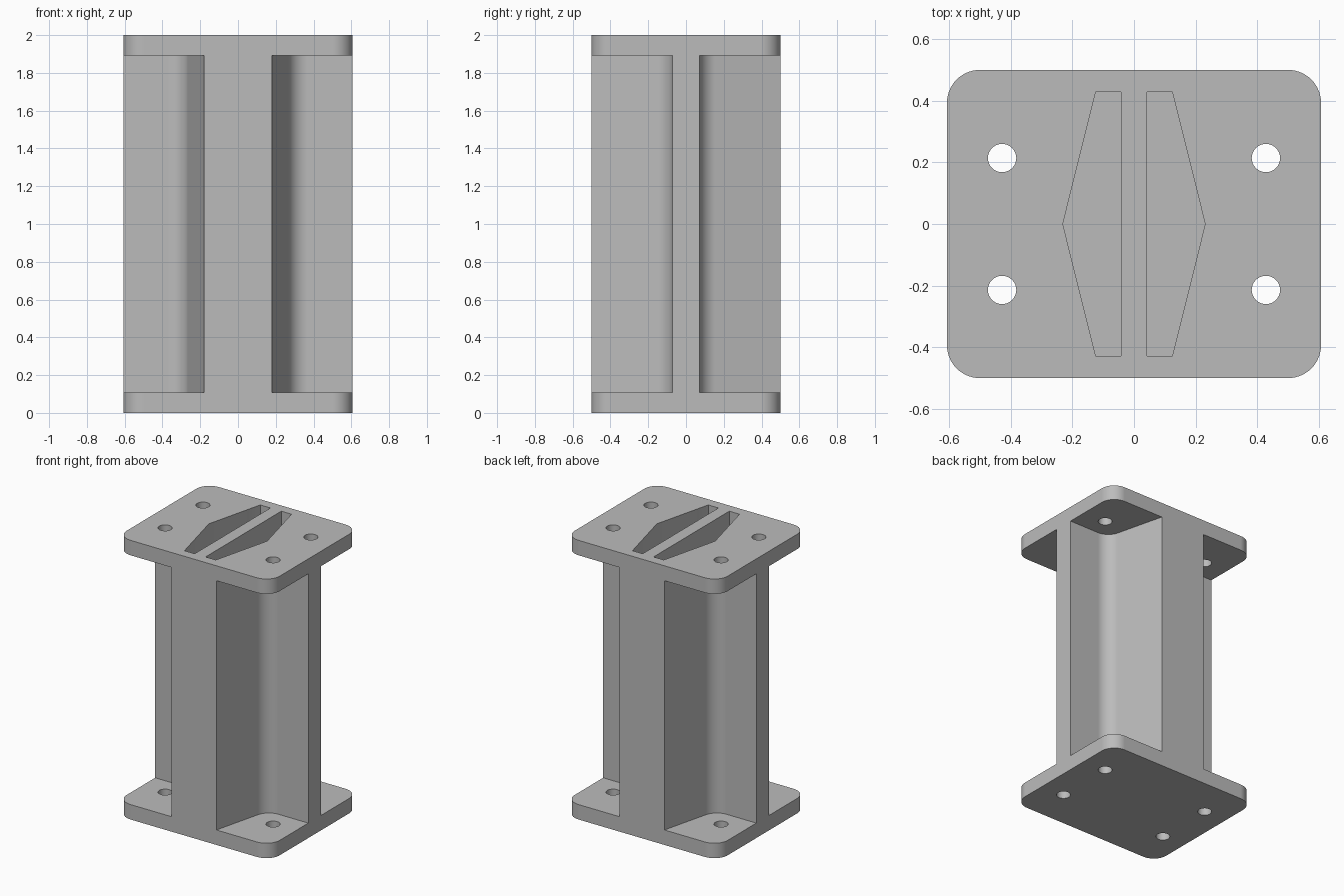
import bpy, bmesh, math
from mathutils import Vector

old = bpy.data.objects.get("Cube")
if old:
    bpy.data.objects.remove(old, do_unlink=True)

HALF_X, HALF_Y, HEIGHT = 0.607, 0.5, 2.0
FLANGE = 0.107        # thickness of the end plates
ROUND = 0.107         # plate corners and column fillets
WEB = 0.071           # half thickness of the side arms
SLANT = 0.25          # taper of the column and pocket walls
QUADRANTS = [(sx, sy) for sx in (-1, 1) for sy in (-1, 1)]


def fillet(before, corner, after, radius, steps=14):
    """Arc points that round one corner of an outline."""
    before, corner, after = Vector(before), Vector(corner), Vector(after)
    u, v = (before - corner).normalized(), (after - corner).normalized()
    half = u.angle(v) / 2
    centre = corner + (u + v).normalized() * radius / math.sin(half)
    a = corner + u * radius / math.tan(half) - centre
    b = corner + v * radius / math.tan(half) - centre
    start = math.atan2(a.y, a.x)
    turn = math.atan2(a.x * b.y - a.y * b.x, a.dot(b))
    return [(centre.x + radius * math.cos(start + turn * i / steps),
             centre.y + radius * math.sin(start + turn * i / steps))
            for i in range(steps + 1)]


def prisms(name, solids):
    """One object made of upright prisms, each (outline, bottom, top)."""
    bm = bmesh.new()
    for outline, bottom, top in solids:
        low = [bm.verts.new((x, y, bottom)) for x, y in outline]
        high = [bm.verts.new((x, y, top)) for x, y in outline]
        bm.faces.new(low)
        bm.faces.new(high)
        for i in range(len(low)):
            j = (i + 1) % len(low)
            bm.faces.new((low[i], low[j], high[j], high[i]))
    bmesh.ops.recalc_face_normals(bm, faces=bm.faces)
    mesh = bpy.data.meshes.new(name)
    bm.to_mesh(mesh)
    bm.free()
    obj = bpy.data.objects.new(name, mesh)
    bpy.context.collection.objects.link(obj)
    return obj


def mirrored(outline, sx, sy=1):
    return [(x * sx, y * sy) for x, y in outline]


# Full-height block with rounded corners
corners = [(HALF_X, HALF_Y), (-HALF_X, HALF_Y), (-HALF_X, -HALF_Y), (HALF_X, -HALF_Y)]
block = []
for i in range(4):
    block += fillet(corners[i - 1], corners[i], corners[(i + 1) % 4], ROUND)
column = prisms("flanged_column", [(block, 0, HEIGHT)])

# Four side recesses, leaving a cross-shaped column between the plates
outer_x, outer_y = HALF_X + 0.1, HALF_Y + 0.1
wall_x = lambda y: 0.179 + SLANT * (HALF_Y - y)
wall_top = (wall_x(outer_y), outer_y)
arm_end = (outer_x, WEB)
recess = [wall_top, *fillet(wall_top, (wall_x(WEB), WEB), arm_end, ROUND),
          arm_end, (outer_x, outer_y)]
cuts = [(mirrored(recess, sx, sy), FLANGE, HEIGHT - FLANGE) for sx, sy in QUADRANTS]

# Two tapered pockets sunk from the top
pocket = [(0.043, -0.429), (0.124, -0.429), (0.231, 0), (0.124, 0.429), (0.043, 0.429)]
cuts += [(mirrored(pocket, sx), FLANGE, HEIGHT + 0.1) for sx in (-1, 1)]

# Bolt holes through both plates
hole = [(0.428 + 0.046 * math.cos(math.tau * i / 32),
         0.214 + 0.046 * math.sin(math.tau * i / 32)) for i in range(32)]
for sx, sy in QUADRANTS:
    for bottom in (-0.1, HEIGHT - FLANGE - 0.1):
        cuts.append((mirrored(hole, sx, sy), bottom, bottom + FLANGE + 0.2))

# Cut one group at a time so every cutter is a set of separate solids
bpy.context.view_layer.objects.active = column
column.select_set(True)
for group in (cuts[:4], cuts[4:6], cuts[6:]):
    cutter = prisms("cutter", group)
    cutter.hide_render = True
    mod = column.modifiers.new("cut", "BOOLEAN")
    mod.operation, mod.solver, mod.object = "DIFFERENCE", "EXACT", cutter
    bpy.ops.object.modifier_apply(modifier=mod.name)
    bpy.data.objects.remove(cutter, do_unlink=True)

# Plain grey finish
GREY = (0.5, 0.5, 0.5, 1)
mat = bpy.data.materials.new("grey")
mat.use_nodes = True
mat.diffuse_color = GREY
mat.node_tree.nodes["Principled BSDF"].inputs["Base Color"].default_value = GREY
column.data.materials.clear()
column.data.materials.append(mat)

# Smooth fillets, crisp edges
bpy.ops.object.shade_smooth_by_angle(angle=math.radians(30))
weighted = column.modifiers.new("flat_faces", "WEIGHTED_NORMAL")
weighted.keep_sharp = True
